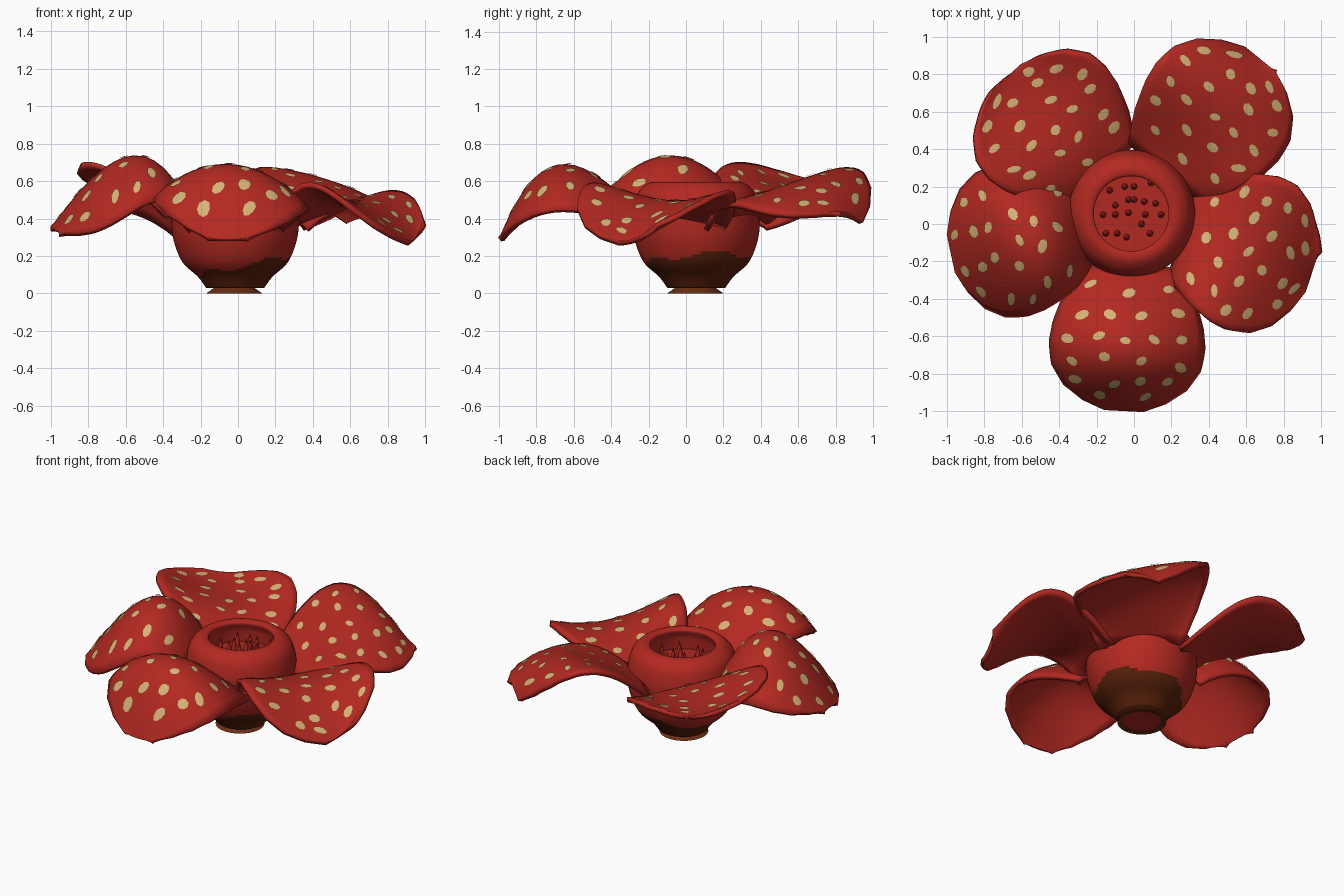
import bpy, bmesh, math, random
from mathutils import Vector

if "Cube" in bpy.data.objects:
    bpy.data.objects.remove(bpy.data.objects["Cube"])
random.seed(4)


def material(name, rgb):
    m = bpy.data.materials.new(name)
    m.diffuse_color = (*rgb, 1)
    m.use_nodes = True
    m.node_tree.nodes["Principled BSDF"].inputs["Base Color"].default_value = m.diffuse_color
    return m


RED = material("petal red", (0.45, 0.022, 0.015))
TAN = material("spot tan", (0.66, 0.45, 0.18))
BROWN = material("dark brown", (0.10, 0.015, 0.003))
FOOT = material("foot brown", (0.15, 0.028, 0.006))


def make(name, bm, mats, angle=60):
    me = bpy.data.meshes.new(name)
    bm.to_mesh(me)
    bm.free()
    ob = bpy.data.objects.new(name, me)
    bpy.context.collection.objects.link(ob)
    for m in mats:
        me.materials.append(m)
    bpy.ops.object.select_all(action='DESELECT')
    ob.select_set(True)
    bpy.context.view_layer.objects.active = ob
    bpy.ops.object.shade_smooth_by_angle(angle=math.radians(angle))
    return ob


def lathe(bm, pts, cx, cy, seg):
    rings = []
    for r, z in pts:
        rings.append([bm.verts.new((cx + r * math.cos(2 * math.pi * i / seg),
                                    cy + r * math.sin(2 * math.pi * i / seg), z)) for i in range(seg)])
    for a, b in zip(rings, rings[1:]):
        for i in range(seg):
            j = (i + 1) % seg
            bm.faces.new((a[i], a[j], b[j], b[i]))
    return rings


def smooth_path(p, n):
    out = []
    for i in range(len(p) - 1):
        a, b, c, d = [Vector(p[max(0, min(len(p) - 1, i + k))]) for k in (-1, 0, 1, 2)]
        for k in range(n):
            t = k / n
            out.append(0.5 * (2 * b + (c - a) * t + (2 * a - 5 * b + 4 * c - d) * t * t
                              + (3 * b - a - 3 * c + d) * t ** 3))
    return out + [Vector(p[-1])]


# bowl: outer wall, rolled rim, hollow and floor; lower part brown with a wavy border
CX, CY = -0.015, 0.055
profile = [(0.155, 0.03), (0.20, 0.09), (0.28, 0.165), (0.325, 0.27), (0.34, 0.37), (0.335, 0.46),
           (0.31, 0.54), (0.265, 0.585), (0.225, 0.595), (0.20, 0.58), (0.215, 0.53), (0.22, 0.45)]
bm = bmesh.new()
rings = lathe(bm, [tuple(v) for v in smooth_path(profile, 7)], CX, CY, 80)
bm.faces.new(list(reversed(rings[0])))
bm.faces.new(rings[-1])
for f in bm.faces:
    c = f.calc_center_median()
    a = math.atan2(c.y - CY, c.x - CX)
    if c.z < 0.16 + 0.055 * math.cos(a - 0.4) + 0.016 * math.sin(5 * a):
        f.material_index = 1
make("bowl", bm, [RED, BROWN])

# flared foot ring with a red plug inside
bm = bmesh.new()
lathe(bm, [(0.12, 0.02), (0.12, 0.004), (0.15, 0.0), (0.10, 0.035)], -0.02, 0.05, 24)
make("foot", bm, [FOOT], 30)
bm = bmesh.new()
bmesh.ops.create_circle(bm, cap_ends=True, segments=24, radius=0.122)
for v in bm.verts:
    v.co += Vector((-0.02, 0.05, 0.008))
for f in bm.faces:
    f.normal_update()
    if f.normal.z > 0:
        f.normal_flip()
make("foot_plug", bm, [RED])

# little spikes on the bowl floor
spikes = [(-.13, .18), (-.05, .20), (0, .20), (.09, .22), (-.03, .13), (0, .13), (-.1, .1), (-.03, .06),
          (.055, .12), (.115, .11), (-.165, .05), (-.1, .05), (.06, .05), (.145, .05), (.04, 0),
          (.085, -.05), (-.15, -.05), (-.09, -.05), (-.04, -.07)]
bm = bmesh.new()
for x, y in spikes:
    lathe(bm, [(0.018, 0.445), (0.015, 0.48), (0.003, 0.535)], x, y, 8)
make("spikes", bm, [RED])

# petals: axis angle, tip radius, half width, heights (ccw edge, middle, cw edge) at 4 stations
R0 = 0.27
PETALS = {
    "front_petal": (-93, 1.05, 0.42, [(.36, .42, .36), (.45, .63, .50), (.45, .67, .50), (.30, .29, .30)]),
    "right_petal": (-18, 1.00, 0.43, [(.38, .40, .37), (.50, .50, .61), (.56, .46, .49), (.38, .30, .28)]),
    "back_right_petal": (51, 1.07, 0.42, [(.40, .42, .37), (.63, .55, .50), (.67, .60, .45), (.38, .42, .44)]),
    "back_left_petal": (133, 1.0, 0.43, [(.44, .41, .38), (.66, .53, .49), (.71, .55, .60), (.60, .57, .56)]),
    "left_petal": (192, 1.0, 0.415, [(.36, .43, .33), (.52, .73, .46), (.40, .64, .45), (.33, .34, .36)]),
}
OUTLINE = [(0, .62), (.2, .83), (.4, .96), (.55, 1), (.7, .96), (.84, .79), (.94, .53), (1, .25)]


def width(t):
    t = max(0, min(1, t))
    for (a, wa), (b, wb) in zip(OUTLINE, OUTLINE[1:]):
        if t <= b:
            return wa + (wb - wa) * (t - a) / (b - a)


def lagrange(xs, ys, x):
    total = 0
    for i, xi in enumerate(xs):
        k = ys[i]
        for j, xj in enumerate(xs):
            if i != j:
                k *= (x - xj) / (xi - xj)
        total += k
    return total


def surface(spec, t, u):
    ang, tip, half, grid = spec
    a = math.radians(ang)
    r, s = R0 + (tip - R0) * t, u * half * width(t)
    z = lagrange((0, 1 / 3, 2 / 3, 1), [lagrange((1, 0, -1), row, u) for row in grid], t)
    z -= 0.025 * u ** 8 * (1 - t)
    return Vector((r * math.cos(a) - s * math.sin(a), 0.05 + r * math.sin(a) + s * math.cos(a), z))


for name, spec in PETALS.items():
    bm = bmesh.new()
    nt, nu = 22, 20
    rows = [[bm.verts.new(surface(spec, math.sin(i / nt * math.pi / 2), 1 - 2 * j / nu))
             for j in range(nu + 1)] for i in range(nt + 1)]
    for a, b in zip(rows, rows[1:]):
        for j in range(nu):
            bm.faces.new((a[j + 1], b[j + 1], b[j], a[j]))
    ob = make(name, bm, [RED])
    mod = ob.modifiers.new("thickness", 'SOLIDIFY')
    mod.thickness, mod.offset = 0.028, -1

    # tan spots laid on the upper side
    bm = bmesh.new()
    for t0, n in ((.17, 3), (.34, 4), (.5, 5), (.66, 4), (.81, 4), (.92, 2)):
        for k in range(n):
            u = ((k + .5) / n * 2 - 1) * 0.92 + random.uniform(-.07, .07)
            t = t0 + random.uniform(-.03, .03)
            p = surface(spec, t, u)
            nrm = (surface(spec, t + .01, u) - p).cross(surface(spec, t, u + .02) - p).normalized()
            la, lb, rot = random.uniform(.029, .039), random.uniform(.019, .027), random.uniform(-.6, .6)
            ring = []
            for q in range(8):
                c, s = la * math.cos(q * math.pi / 4), lb * math.sin(q * math.pi / 4)
                dr = c * math.sin(rot) + s * math.cos(rot)
                ds = c * math.cos(rot) - s * math.sin(rot)
                tt = t + dr / (spec[1] - R0)
                uu = u + ds / (spec[2] * width(t))
                ring.append(bm.verts.new(surface(spec, tt, uu) + nrm * 0.005))
            mid = bm.verts.new(p + nrm * 0.006)
            for q in range(8):
                bm.faces.new((mid, ring[(q + 1) % 8], ring[q]))
    for f in bm.faces:
        f.normal_update()
        if f.normal.z < 0:
            f.normal_flip()
    make(name + "_spots", bm, [TAN])
